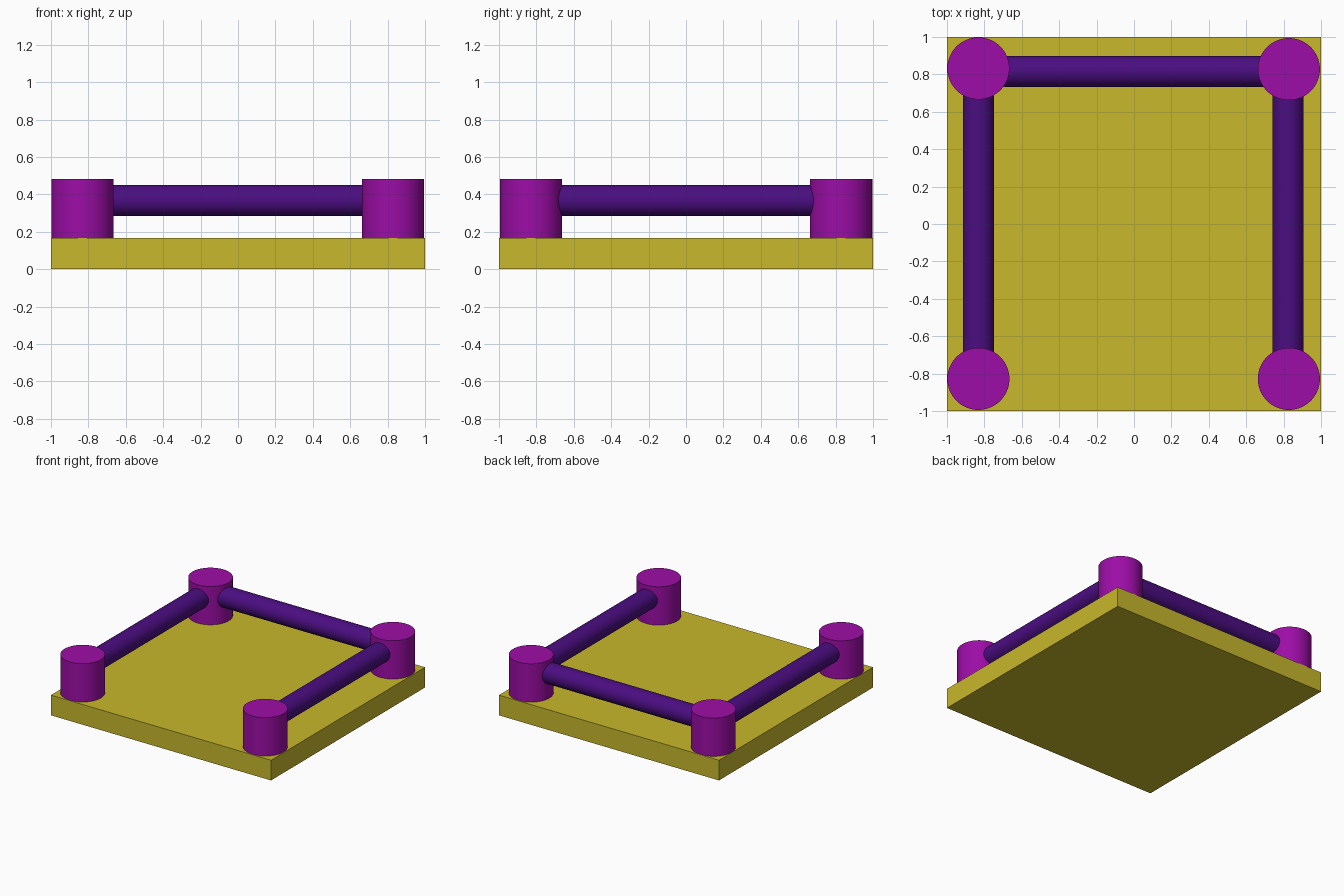
import bpy
import math
from mathutils import Vector

if "Cube" in bpy.data.objects:
    bpy.data.objects.remove(bpy.data.objects["Cube"])


def material(name, rgb):
    m = bpy.data.materials.new(name)
    m.diffuse_color = (*rgb, 1.0)
    m.use_nodes = True
    m.node_tree.nodes["Principled BSDF"].inputs["Base Color"].default_value = m.diffuse_color
    return m


YELLOW = material("mustard yellow", (0.58, 0.48, 0.025))
MAGENTA = material("magenta", (0.335, 0.004, 0.385))
PURPLE = material("deep purple", (0.07, 0.004, 0.22))


def cylinder(name, start, end, radius, mat):
    """Smooth cylinder running between two points."""
    a, b = Vector(start), Vector(end)
    axis = b - a
    bpy.ops.mesh.primitive_cylinder_add(
        vertices=64, radius=radius, depth=axis.length, location=(a + b) / 2,
        rotation=axis.to_track_quat('Z', 'Y').to_euler())
    ob = bpy.context.object
    ob.name = name
    ob.data.materials.append(mat)
    bpy.ops.object.shade_smooth_by_angle(angle=math.radians(40))
    return ob


BASE_H = 0.166
POST_TOP = 0.481
RAIL_Z = 0.366

# Square floor slab
bpy.ops.mesh.primitive_cube_add(size=1, location=(0, 0, BASE_H / 2))
base = bpy.context.object
base.name = "base_slab"
base.scale = (2, 2, BASE_H)
bpy.ops.object.transform_apply(location=False, rotation=False, scale=True)
base.data.materials.append(YELLOW)

# Corner posts
posts = {
    "front_left_post": (-0.832, -0.828),
    "front_right_post": (0.828, -0.828),
    "back_left_post": (-0.832, 0.832),
    "back_right_post": (0.828, 0.828),
}
for name, (x, y) in posts.items():
    cylinder(name, (x, y, BASE_H), (x, y, POST_TOP), 0.166, MAGENTA)

# Rails on three sides, the front stays open
for side, x in (("left", -0.832), ("right", 0.823)):
    cylinder(side + "_rail", (x, -0.82, RAIL_Z), (x, 0.82, RAIL_Z), 0.083, PURPLE)
cylinder("back_rail", (-0.82, 0.815, RAIL_Z), (0.82, 0.815, RAIL_Z), 0.083, PURPLE)
